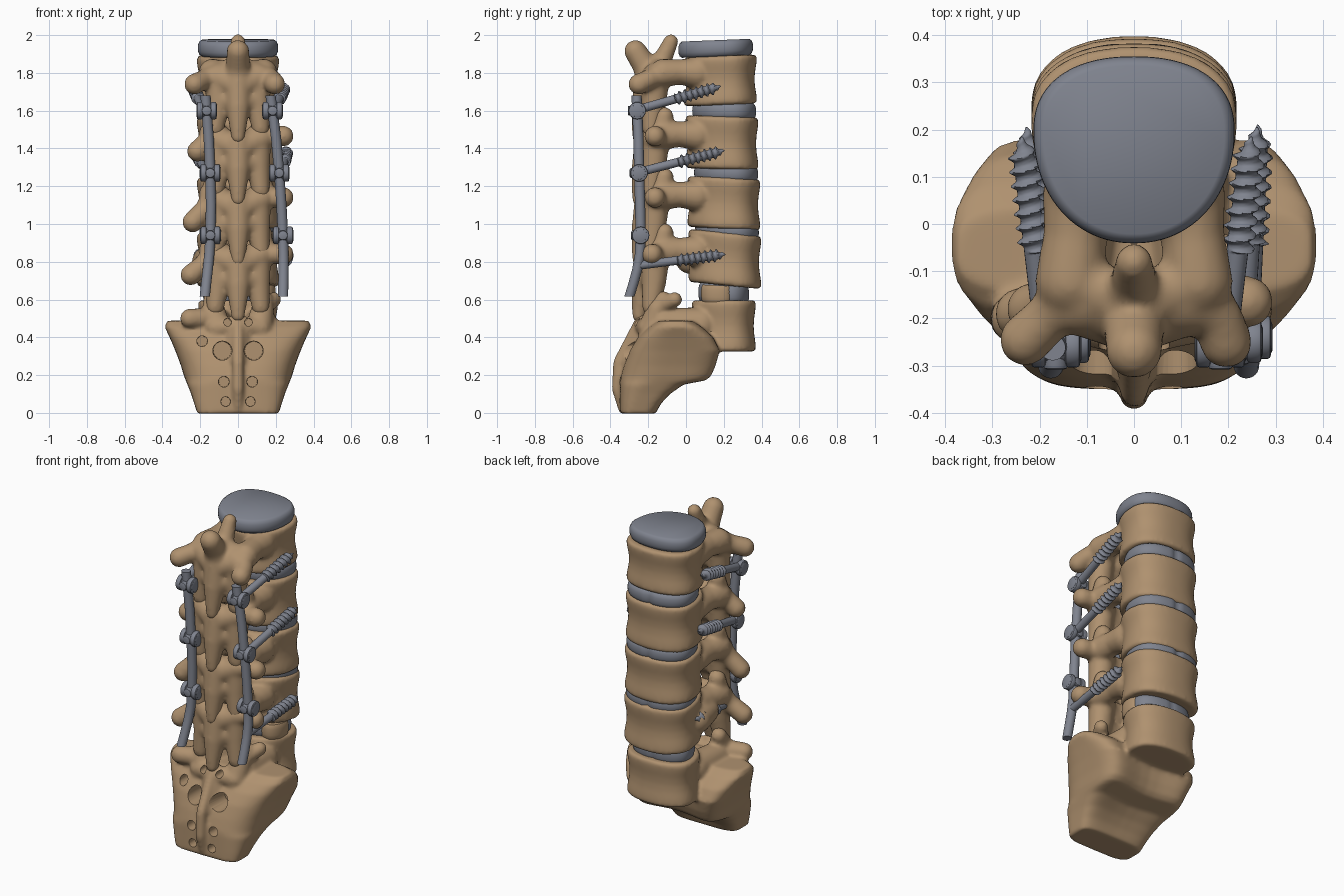
import bpy, bmesh, math
from mathutils import Vector, Matrix

if "Cube" in bpy.data.objects:
    bpy.data.objects.remove(bpy.data.objects["Cube"])


def material(name, rgb):
    m = bpy.data.materials.new(name)
    m.diffuse_color = (*rgb, 1)
    m.use_nodes = True
    m.node_tree.nodes["Principled BSDF"].inputs["Base Color"].default_value = m.diffuse_color
    return m


BONE = material("bone tan", (0.43, 0.285, 0.16))
METAL = material("steel grey", (0.215, 0.23, 0.275))


def make(name, bm, mat, angle=40):
    bmesh.ops.recalc_face_normals(bm, faces=bm.faces)
    me = bpy.data.meshes.new(name)
    bm.to_mesh(me)
    bm.free()
    ob = bpy.data.objects.new(name, me)
    bpy.context.collection.objects.link(ob)
    return finish(ob, mat, angle)


def finish(ob, mat, angle):
    ob.data.materials.clear()
    ob.data.materials.append(mat)
    ob.data.shade_smooth()
    ob.data.set_sharp_from_angle(angle=math.radians(angle))
    return ob


def bake(ob, mat, angle):
    bpy.context.view_layer.update()
    dg = bpy.context.evaluated_depsgraph_get()
    me = bpy.data.meshes.new_from_object(ob.evaluated_get(dg))
    ob.modifiers.clear()
    ob.data = me
    finish(ob, mat, angle)


def fuse(ob, rounds=10):
    # melt overlapping primitives into one smooth bone
    r = ob.modifiers.new("fuse", 'REMESH')
    r.mode = 'VOXEL'
    r.voxel_size = 0.011
    s = ob.modifiers.new("soften", 'SMOOTH')
    s.factor, s.iterations = 0.5, rounds
    bake(ob, BONE, 60)


def loft(bm, rings):
    vs = [[bm.verts.new(p) for p in ring] for ring in rings]
    n = len(vs[0])
    for a, b in zip(vs, vs[1:]):
        for i in range(n):
            j = (i + 1) % n
            bm.faces.new((a[i], a[j], b[j], b[i]))
    bm.faces.new(vs[0][::-1])
    bm.faces.new(vs[-1])


def limb(bm, *pts):
    # chain of tapered, round-ended segments; each point is (x, y, z, radius)
    for x, y, z, r in pts:
        bmesh.ops.create_icosphere(bm, subdivisions=3, radius=r, matrix=Matrix.Translation((x, y, z)))
    for a, b in zip(pts, pts[1:]):
        p, q = Vector(a[:3]), Vector(b[:3])
        d = q - p
        m = Matrix.Translation((p + q) / 2) @ d.to_track_quat('Z', 'Y').to_matrix().to_4x4()
        bmesh.ops.create_cone(bm, cap_ends=True, segments=20, radius1=a[3], radius2=b[3],
                              depth=d.length, matrix=m)


def power(v, e):
    return math.copysign(abs(v) ** e, v)


def outline(w, d, notch=0.0, n=96):
    # rounded D: broad towards +y, narrowing towards -y, optional nick at the middle of +y
    pts = []
    for i in range(n):
        t = math.tau * i / n
        k = 1 - notch * math.exp(-((t - math.pi / 2) / 0.07) ** 2)
        c, s = math.cos(t), math.sin(t)
        if s > 0:
            pts.append((k * w * power(c, .88), d * (.2 + k * .8 * s ** .86)))
        else:
            pts.append((w * power(c, .95), d * (.2 + 1.2 * power(s, .95))))
    return pts


def slab(bm, x, y, z, w, d, h, tilt, profile, notch=0.0):
    # stacked outlines; profile holds (height -1..1, scale)
    loft(bm, [[(x + px * k, y + py * k, z + u * h + tilt * py * k) for px, py in outline(w, d, notch)]
              for u, k in profile])


BODY = [(-1, .955), (-.9, 1), (-.65, .985), (-.3, .945), (0, .93), (.3, .945), (.65, .985), (.9, 1), (1, .955)]
DISC = [(-1, .9), (-.8, .96), (-.4, .995), (0, 1), (.4, .995), (.8, .96), (1, .9)]


def vertebra(name, z, y, tilt, h, tips, nubs=(), topmost=False):
    bm = bmesh.new()
    slab(bm, 0, y, z, .22, .194, h, tilt, BODY)
    for s, (tx, ty, tz) in zip((-1, 1), tips):
        limb(bm, (s * .11, .06, z + .04, .085), (s * .125, -.03, z + .045, .068),
             (s * .135, -.12, z + .04, .075))                                               # pedicle
        limb(bm, (s * .13, -.14, z + .03, .065), (s * .18, (ty - .15) / 2, (tz + z + .03) / 2, .052),
             (tx, ty, tz, .056))                                                            # side process
        if not topmost:
            limb(bm, (s * .125, -.14, z + .03, .065), (s * .13, -.115, z + .14, .05))       # upper joint
        limb(bm, (s * .10, -.16, z + .02, .075), (s * .105, -.17, z - .12, .066),
             (s * .12, -.185, z - .255, .047))                                              # lower joint
        limb(bm, (s * .12, -.17, z + .02, .065), (0, -.2, z - .03, .075))                   # arch
        limb(bm, (s * .09, -.18, z - .1, .055), (0, -.205, z - .12, .065))
    limb(bm, (0, -.2, z, .075), (0, -.225, z - .14, .064), (0, -.25, z - .3, .036))         # centre process
    for nub in nubs:
        limb(bm, *nub)
    fuse(make(name, bm, BONE))


vertebra("vertebra_1", 1.76, .182, .04, .13, [(-.23, -.245, 1.74), (.195, -.25, 1.74)],
         [((0, -.18, 1.76, .085), (0, -.22, 1.84, .065), (0, -.268, 1.915, .06)),
          ((0, -.18, 1.8, .07), (0, -.12, 1.88, .05), (0, -.08, 1.966, .04)),
          ((-.13, -.12, 1.8, .06), (0, -.17, 1.82, .06), (.13, -.12, 1.8, .06))], True)
vertebra("vertebra_2", 1.43, .19, -.03, .14, [(-.215, -.18, 1.385), (.24, -.165, 1.465)])
vertebra("vertebra_3", 1.11, .2, -.05, .135, [(-.24, -.19, 1.01), (.24, -.165, 1.14)])
vertebra("vertebra_4", .815, .205, -.1, .14, [(-.25, -.2, .73), (.24, -.18, .84)],
         [((-.15, .02, .81, .075), (-.165, .13, .8, .08))])

# sacrum: lofted wings with a hollow +y side, upper body, joints and ridge
bm = bmesh.new()
sections = [(-.004, .215, -.35, -.16, .5, 0), (.05, .232, -.35, -.115, .52, .02), (.1, .248, -.35, -.055, .55, .04),
            (.15, .268, -.35, .035, .57, .07), (.172, .277, -.35, .17, .6, .09), (.195, .286, -.345, .205, .62, .1),
            (.25, .302, -.33, .23, .62, .1), (.33, .332, -.3, .25, .6, .1), (.40, .362, -.255, .19, .57, .06),
            (.455, .388, -.2, .11, .57, .03), (.488, .375, -.15, .04, .57, 0)]
rings = []
for z, w, b, f, e, hollow in sections:
    ring = []
    for i in range(72):
        c, s = math.cos(math.tau * i / 72), math.sin(math.tau * i / 72)
        x = power(c, e)
        ring.append((w * x, (f + b) / 2 + (f - b) / 2 * power(s, e) - max(0, s) * hollow * (1 - x * x), z))
    rings.append(ring)
loft(bm, rings)
slab(bm, 0, .2, .46, .212, .17, .135, 0, BODY)
for s in (-1, 1):
    limb(bm, (s * .11, -.18, .44, .075), (s * .13, -.15, .55, .06), (s * .14, -.12, .6, .045))
    limb(bm, (s * .11, .08, .47, .09), (s * .13, -.12, .48, .075))
    limb(bm, (s * .12, -.2, .45, .055), (0, -.23, .46, .05))
limb(bm, (-.15, -.17, .5, .055), (-.255, -.2, .5, .052))
limb(bm, (.15, -.12, .57, .045), (.19, -.06, .6, .04))
limb(bm, (0, -.335, .026, .026), (0, -.364, .13, .03), (0, -.355, .27, .03), (0, -.285, .4, .032),
     (0, -.23, .5, .034))
limb(bm, (0, -.29, .27, .06), (0, -.21, .42, .075))
sacrum = make("sacrum", bm, BONE)
fuse(sacrum, 6)

# nerve openings in the sacrum
bm = bmesh.new()
holes = [(s * x, z, r, y) for s in (-1, 1)
         for x, z, r, y in ((.083, .33, .053, -.18), (.075, .165, .03, -.26), (.065, .06, .027, -.27),
                            (.055, .48, .022, -.17))]
for x, z, r, y in holes + [(-.19, .38, .03, -.15)]:
    bmesh.ops.create_cone(bm, cap_ends=True, segments=28, radius1=r * .9, radius2=r * 1.05, depth=y + .5,
                          matrix=Matrix.Translation((x, (y - .5) / 2, z)) @ Matrix.Rotation(math.pi / 2, 4, 'X'))
cutter = make("opening_cutter", bm, BONE)
cutter.hide_render = True
cut = sacrum.modifiers.new("openings", 'BOOLEAN')
cut.operation, cut.solver, cut.object = 'DIFFERENCE', 'EXACT', cutter
bake(sacrum, BONE, 50)
bpy.data.objects.remove(cutter)

# discs between the bodies, and the cap on top
for name, y, z, w, d, h, tilt, notch in (
        ("top_disc", .157, 1.93, .213, .198, .043, .04, 0),
        ("disc_1", .203, 1.597, .205, .17, .043, -.01, .09),
        ("disc_2", .213, 1.268, .205, .17, .043, -.03, .09),
        ("disc_3", .217, .965, .205, .17, .043, -.07, .09),
        ("disc_4", .2, .632, .185, .135, .05, -.05, .06)):
    bm = bmesh.new()
    slab(bm, 0, y, z, w, d, h, tilt, DISC, notch)
    make(name, bm, METAL, 60)

# bone graft wedged into the lowest gap on the right
bm = bmesh.new()
slab(bm, .13, .165, .63, .07, .085, .045, -.05, DISC)
make("bone_graft", bm, BONE, 50)


def screw(name, head, tip):
    # helical thread on a tapered shaft
    p, q = Vector(head), Vector(tip)
    length = (q - p).length
    rot = (q - p).to_track_quat('Z', 'Y')
    pitch, n, rings = .031, 20, []
    steps = int(length / pitch * 8)
    for i in range(steps + 1):
        s = length * i / steps
        taper = min(1, (length - s) / .05 + .06)
        ring = []
        for k in range(n):
            f = (s / pitch - k / n) % 1
            ridge = max(0, 1 - abs(f - .5) * 3.2) if s > length * .46 else 0
            r = (.023 + .014 * ridge) * taper
            a = math.tau * k / n
            ring.append(p + rot @ Vector((r * math.cos(a), r * math.sin(a), s)))
        rings.append(ring)
    bm = bmesh.new()
    loft(bm, rings)
    make(name, bm, METAL, 50)


def clamp(name, x, y, z):
    # rod clamp: two cheeks, a saddle and a set screw
    bm = bmesh.new()
    side = Matrix.Rotation(math.pi / 2, 4, 'Y')
    for dx, r, depth in ((-.036, .046, .032), (.036, .046, .032), (0, .036, .11)):
        bmesh.ops.create_cone(bm, cap_ends=True, segments=24, radius1=r, radius2=r, depth=depth,
                              matrix=Matrix.Translation((x + dx, y, z)) @ side)
    bmesh.ops.create_cone(bm, cap_ends=True, segments=20, radius1=.026, radius2=.026, depth=.09,
                          matrix=Matrix.Translation((x, y - .005, z)) @ Matrix.Rotation(math.pi / 2, 4, 'X'))
    ob = make(name, bm, METAL)
    bv = ob.modifiers.new("round", 'BEVEL')
    bv.width, bv.segments = .008, 2
    bake(ob, METAL, 40)


# rods, clamps and screws on both sides
rod_y = [(1.68, -.262), (1.6, -.258), (1.45, -.252), (1.27, -.248), (1.1, -.243), (.94, -.24),
         (.84, -.244), (.76, -.258), (.69, -.277), (.615, -.3)]
rod_x = {"left": [-.172, -.166, -.155, -.147, -.143, -.146, -.152, -.16, -.168, -.176],
         "right": [.172, .183, .202, .218, .23, .238, .241, .241, .24, .238]}
tips = {"left": [-.238, -.228, -.205], "right": [.248, .26, .262]}
for side, xs in rod_x.items():
    out = -.02 if side == "left" else .012
    bm = bmesh.new()
    loft(bm, [[(x + .027 * math.cos(a), y + .027 * math.sin(a), z)
               for a in (math.tau * k / 24 for k in range(24))] for x, (z, y) in zip(xs, rod_y)])
    make(side + "_rod", bm, METAL)
    for i, k in enumerate((1, 3, 5)):
        clamp(f"{side}_clamp_{i + 1}", xs[k], rod_y[k][1], rod_y[k][0])
    for i, (k, z0, y1, z1) in enumerate(((1, 1.605, .185, 1.73), (3, 1.275, .205, 1.39), (7, .78, .21, .84))):
        screw(f"{side}_screw_{i + 1}", (xs[k] + (out if i < 2 else 0), rod_y[k][1], z0), (tips[side][i], y1, z1))
